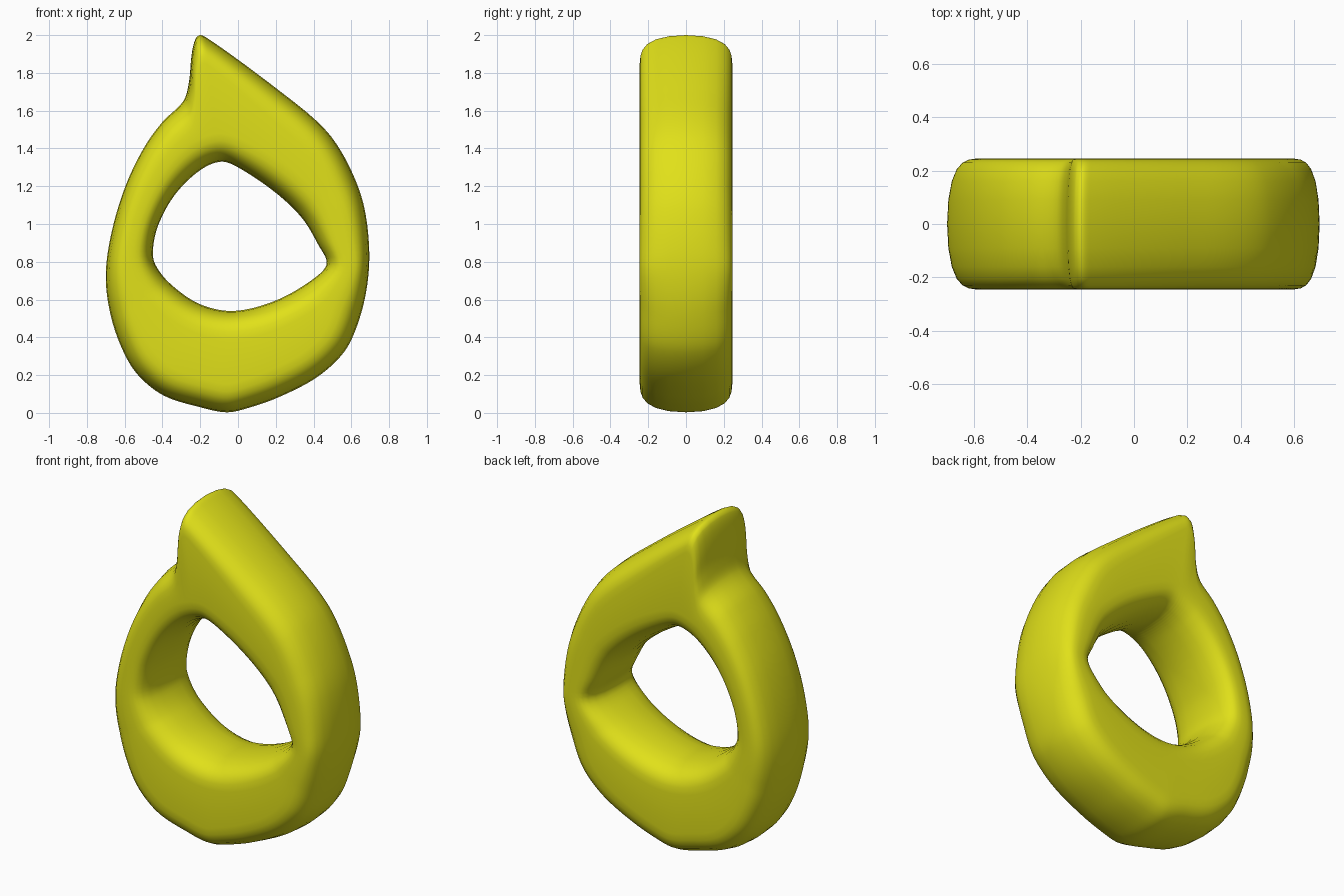
import bpy, bmesh, math
from mathutils import Vector

if "Cube" in bpy.data.objects:
    bpy.data.objects.remove(bpy.data.objects["Cube"])

# Outer silhouette (x, z), clockwise from the pointed tip
OUTER = [(-.20, 2.0), (-.165, 1.985), (0, 1.87), (.2, 1.72), (.4, 1.56), (.51, 1.44),
         (.61, 1.26), (.67, 1.08), (.695, .85), (.68, .65), (.63, .46), (.56, .32),
         (.42, .19), (.22, .085), (.05, .025), (-.06, .003), (-.2, .03), (-.39, .09),
         (-.52, .19), (-.60, .31), (-.67, .5), (-.70, .71), (-.675, .93), (-.60, 1.19),
         (-.5, 1.4), (-.4, 1.54), (-.29, 1.65), (-.26, 1.75), (-.245, 1.9), (-.225, 1.98)]
# Hole silhouette at its narrowest
INNER = [(-.09, 1.33), (0, 1.30), (.2, 1.165), (.34, 1.03), (.425, .89), (.47, .79),
         (.40, .71), (.2, .595), (-.02, .54), (-.2, .575), (-.36, .685), (-.44, .79),
         (-.45, .87), (-.42, 1.0), (-.33, 1.16), (-.2, 1.285)]
# Edge rounding (depth y, inset)
ROUND = [(0, 0), (.09, .006), (.16, .023), (.205, .048), (.23, .078), (.241, .11), (.245, .15)]
CENTRE = Vector((-.05, .85))


def smooth_loop(points, steps):
    """Closed Catmull-Rom curve through the points."""
    p = [Vector(q) for q in points]
    n, out = len(p), []
    for i in range(n):
        a, b, c, d = p[i - 1], p[i], p[(i + 1) % n], p[(i + 2) % n]
        length = (c - b).length
        mb = (c - a) * length / ((b - a).length + length)
        mc = (d - b) * length / ((d - c).length + length)
        for k in range(steps):
            t = k / steps
            out.append(b * (2*t**3 - 3*t*t + 1) + mb * (t**3 - 2*t*t + t)
                       + c * (3*t*t - 2*t**3) + mc * (t**3 - t*t))
    return out


def ray_hit(loop, direction):
    """Point where a ray from the centre crosses a closed loop."""
    for i, q in enumerate(loop):
        a, b = loop[i - 1] - CENTRE, q - CENTRE
        ca, cb = direction.cross(a), direction.cross(b)
        if ca * cb <= 0 and ca != cb and a.dot(direction) > 0:
            return CENTRE + a.lerp(b, ca / (ca - cb))


outer = smooth_loop(OUTER, 6)
hole = smooth_loop(INNER, 8)
bm = bmesh.new()
sections = []
for p in outer:
    ray = (p - CENTRE).normalized()
    q = ray_hit(hole, ray)
    fit = min(1, .85 * (p - q).length / .3)
    # Closed cross-section: outer edge front to back, then hole edge back to front
    outside = [(p - ray * r * fit, y) for y, r in ROUND]
    inside = [(q + ray * r * fit, y) for y, r in ROUND]
    ring = [(v, -y) for v, y in outside[:0:-1]] + outside
    ring += inside[::-1] + [(v, -y) for v, y in inside[1:]]
    sections.append([bm.verts.new((v.x, y, v.y)) for v, y in ring])

for i, s in enumerate(sections):
    t = sections[i - 1]
    for j in range(len(s)):
        bm.faces.new((t[j - 1], t[j], s[j], s[j - 1]))
bmesh.ops.recalc_face_normals(bm, faces=bm.faces)

mesh = bpy.data.meshes.new("pointed_ring")
bm.to_mesh(mesh)
bm.free()
ring_object = bpy.data.objects.new("pointed_ring", mesh)
bpy.context.collection.objects.link(ring_object)
for f in mesh.polygons:
    f.use_smooth = True

yellow = bpy.data.materials.new("yellow")
yellow.diffuse_color = (.75, .75, .01, 1)
yellow.use_nodes = True
yellow.node_tree.nodes["Principled BSDF"].inputs["Base Color"].default_value = yellow.diffuse_color
mesh.materials.append(yellow)
